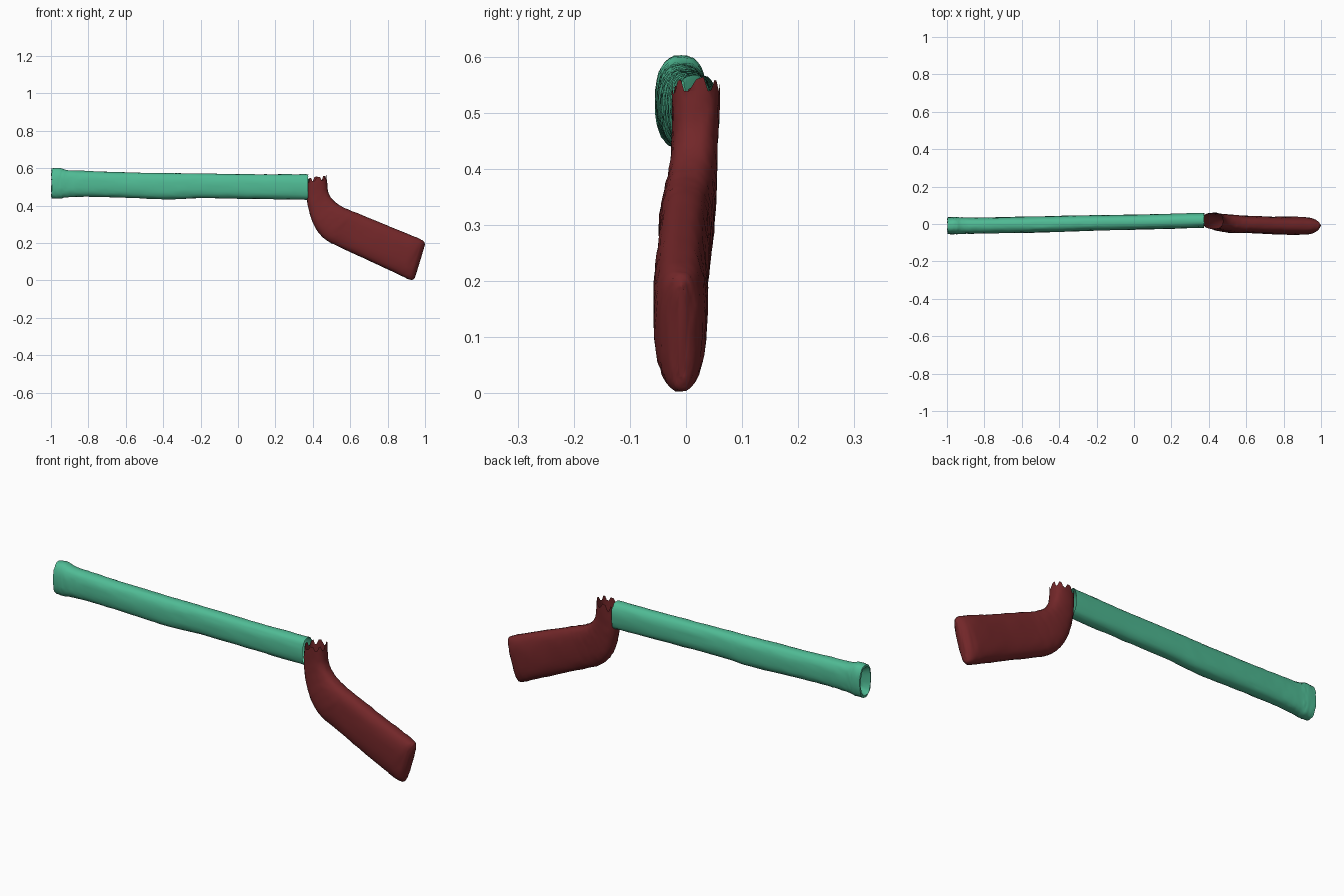
import bpy, bmesh, math, random
from mathutils import Vector

if "Cube" in bpy.data.objects:
    bpy.data.objects.remove(bpy.data.objects["Cube"])

random.seed(4)
SIDES = 32


def material(name, rgb):
    m = bpy.data.materials.new(name)
    m.diffuse_color = (*rgb, 1)
    m.use_nodes = True
    m.node_tree.nodes["Principled BSDF"].inputs["Base Color"].default_value = m.diffuse_color
    return m


def spline(keys, steps):
    """Catmull-Rom interpolation through the section tuples."""
    out = []
    n = len(keys)
    for i in range(n - 1):
        p = [keys[max(0, min(n - 1, i + k))] for k in (-1, 0, 1, 2)]
        for s in range(steps):
            t = s / steps
            out.append([0.5 * (2 * b + (c - a) * t + (2 * a - 5 * b + 4 * c - d) * t * t
                               + (3 * b - a - 3 * c + d) * t ** 3)
                        for a, b, c, d in zip(*p)])
    out.append(list(keys[-1]))
    return out


def loft(name, sections, power, mat, cap_end, jag=0.0, noise=0.0012):
    """Skin superellipse rings; section = low x, low z, high x, high z, centre y, half width."""
    bm = bmesh.new()
    rings = []
    for k, (ax, az, bx, bz, yc, hw) in enumerate(sections):
        mid = Vector(((ax + bx) / 2, yc, (az + bz) / 2))
        half = Vector(((bx - ax) / 2, 0, (bz - az) / 2))
        ring = []
        for i in range(SIDES):
            a = math.tau * i / SIDES
            c, s = math.cos(a), math.sin(a)
            u = math.copysign(abs(c) ** power, c)
            v = math.copysign(abs(s) ** power, s)
            p = mid + half * u + Vector((0, hw * v, 0))
            p += Vector([random.uniform(-noise, noise) for _ in range(3)])
            if k == 0 and jag:
                p.z += jag * (1 if i % 4 < 2 else -1) * random.uniform(0.5, 1)
            p.z = max(p.z, 0)
            ring.append(bm.verts.new(p))
        rings.append(ring)
    for r, q in zip(rings, rings[1:]):
        for i in range(SIDES):
            j = (i + 1) % SIDES
            bm.faces.new((r[i], r[j], q[j], q[i]))
    if cap_end:
        bm.faces.new(rings[-1])
    bmesh.ops.recalc_face_normals(bm, faces=bm.faces)
    mesh = bpy.data.meshes.new(name)
    bm.to_mesh(mesh)
    bm.free()
    ob = bpy.data.objects.new(name, mesh)
    bpy.context.collection.objects.link(ob)
    mesh.materials.append(mat)
    bpy.ops.object.select_all(action='DESELECT')
    ob.select_set(True)
    bpy.context.view_layer.objects.active = ob
    bpy.ops.object.shade_smooth_by_angle(angle=math.radians(50))
    return ob


teal = material("teal", (0.08, 0.50, 0.30))
red = material("dark_red", (0.17, 0.02, 0.022))

# Barrel: open at the grip, flared at the muzzle
barrel = [
    (0.375, 0.432, 0.375, 0.568, 0.020, 0.040),
    (0.10, 0.436, 0.10, 0.568, 0.012, 0.040),
    (-0.20, 0.440, -0.20, 0.572, 0.006, 0.041),
    (-0.38, 0.434, -0.38, 0.574, 0.001, 0.043),
    (-0.60, 0.442, -0.60, 0.578, -0.004, 0.043),
    (-0.80, 0.447, -0.80, 0.585, -0.008, 0.043),
    (-0.91, 0.444, -0.91, 0.590, -0.009, 0.044),
    (-0.955, 0.438, -0.955, 0.602, -0.009, 0.046),
    (-0.996, 0.438, -0.996, 0.600, -0.009, 0.045),
]
rings = spline(barrel, 6)
# Recessed muzzle face
rings += [[-0.998, 0.447, -0.998, 0.591, -0.009, 0.038],
          [-0.975, 0.460, -0.975, 0.575, -0.009, 0.024],
          [-0.955, 0.475, -0.955, 0.560, -0.009, 0.008]]
loft("barrel", rings, 0.8, teal, True)

# Grip: ragged open neck bending into a flat slanted stock
grip = [
    (0.372, 0.535, 0.475, 0.550, 0.018, 0.043),
    (0.368, 0.440, 0.482, 0.475, 0.016, 0.041),
    (0.385, 0.350, 0.510, 0.428, 0.012, 0.043),
    (0.420, 0.270, 0.550, 0.398, 0.006, 0.047),
    (0.475, 0.213, 0.600, 0.375, 0.000, 0.048),
    (0.545, 0.178, 0.655, 0.353, -0.002, 0.046),
    (0.70, 0.106, 0.79, 0.297, -0.008, 0.047),
    (0.850, 0.036, 0.925, 0.242, -0.010, 0.048),
    (0.910, 0.007, 0.978, 0.219, -0.010, 0.040),
    (0.938, 0.006, 0.994, 0.208, -0.009, 0.024),
    (0.950, 0.030, 0.999, 0.190, -0.008, 0.007),
]
loft("grip", spline(grip, 5), 0.75, red, True, jag=0.014)
